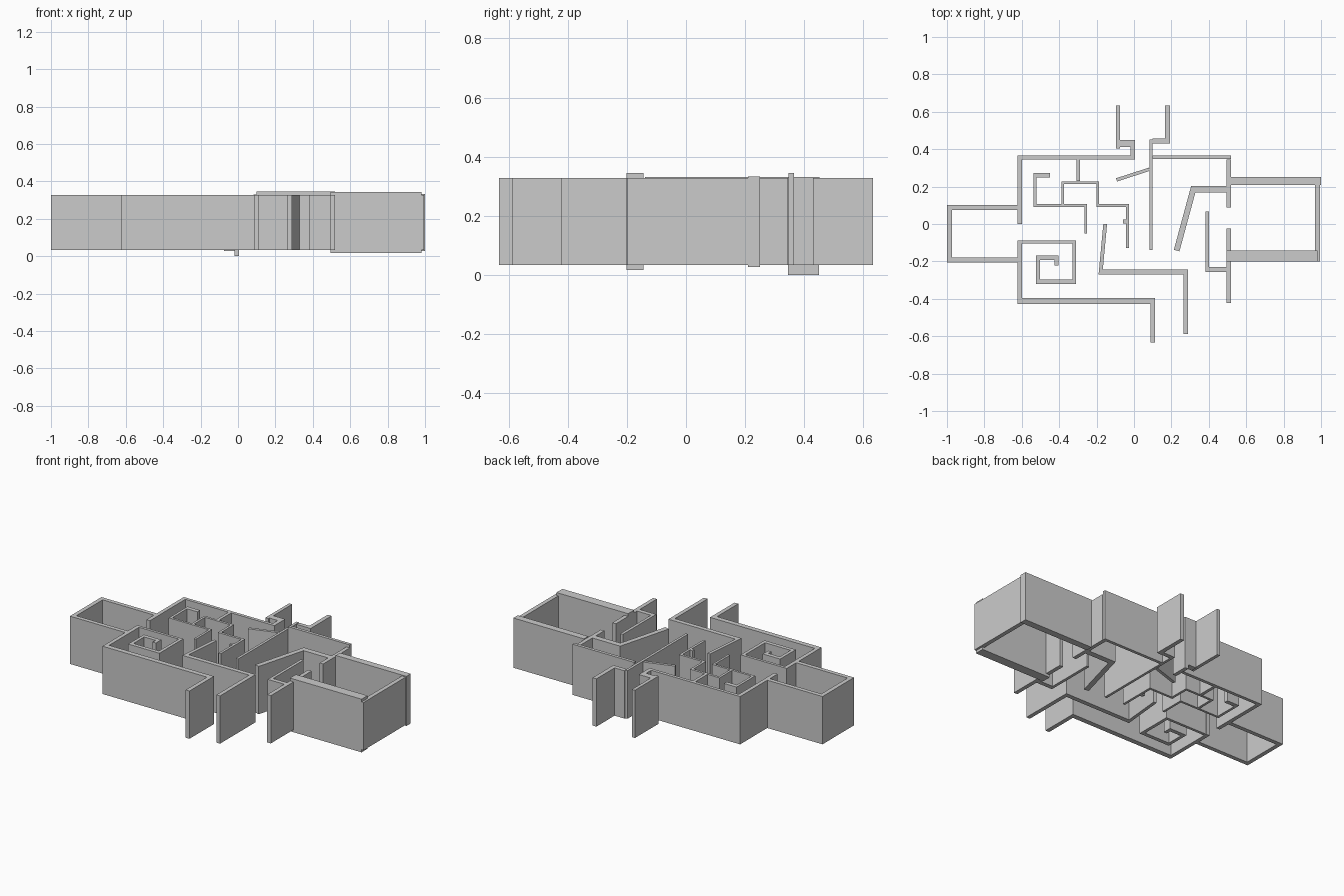
import bpy, bmesh
from mathutils import Vector, Matrix

Z0, Z1 = 0.033, 0.327


def wall(name, path, widths, z0=Z0, z1=Z1):
    """Mitred upright wall along a centre line, one width per segment."""
    pts = [Vector(p) for p in path]
    n = len(pts) - 1
    if not isinstance(widths, (list, tuple)):
        widths = [widths] * n
    normals = []
    for a, b in zip(pts, pts[1:]):
        d = (b - a).normalized()
        normals.append(Vector((-d.y, d.x)))
    offsets = []
    for i in range(n + 1):
        if i == 0 or i == n:
            k = min(i, n - 1)
            offsets.append(normals[k] * widths[k] / 2)
        else:
            m = Matrix((normals[i - 1], normals[i]))
            offsets.append(m.inverted() @ Vector((widths[i - 1] / 2, widths[i] / 2)))
    bm = bmesh.new()
    rings = []
    for p, o in zip(pts, offsets):
        l, r = p + o, p - o
        rings.append([bm.verts.new((q.x, q.y, z))
                      for q, z in ((l, z0), (r, z0), (r, z1), (l, z1))])
    for a, b in zip(rings, rings[1:]):
        for j in range(4):
            k = (j + 1) % 4
            bm.faces.new((a[j], a[k], b[k], b[j]))
    bm.faces.new(rings[0])
    bm.faces.new(rings[-1][::-1])
    bmesh.ops.recalc_face_normals(bm, faces=bm.faces)
    mesh = bpy.data.meshes.new(name)
    bm.to_mesh(mesh)
    bm.free()
    obj = bpy.data.objects.new(name, mesh)
    bpy.context.collection.objects.link(obj)
    return obj


# Outer shell, left side
wall("left_room", [(-0.624, 0.088), (-0.987, 0.088), (-0.987, -0.193), (-0.624, -0.193)], 0.026)
wall("back_left_shell", [(-0.612, 0), (-0.612, 0.355), (-0.018, 0.355)], [0.024, 0.02])
wall("front_left_shell", [(-0.612, -0.088), (-0.612, -0.411), (0.1, -0.411), (0.1, -0.633)],
     [0.024, 0.031, 0.026])

# Back entrance
wall("entry_left_jamb", [(-0.006, 0.345), (-0.006, 0.45)], 0.024, 0, Z1)
wall("entry_left_return", [(-0.018, 0.431), (-0.075, 0.431)], 0.038, 0.027, Z1)
wall("entry_left_wing", [(-0.085, 0.403), (-0.085, 0.633)], 0.021)
wall("entry_right_wing", [(0.098, 0.443), (0.18, 0.443), (0.18, 0.633)], 0.026)
wall("centre_wall", [(0.09, -0.138), (0.09, 0.452)], 0.016, 0.035, 0.331)

# Outer shell, right side
wall("back_right_wall", [(0.098, 0.356), (0.518, 0.356)], 0.019, Z0, 0.345)
wall("right_upper_wall", [(0.507, 0.087), (0.507, 0.346)], 0.024)
wall("right_lower_wall", [(0.507, -0.025), (0.507, -0.143)], 0.025)
wall("right_lower_end", [(0.507, -0.2), (0.507, -0.423)], 0.025)
wall("right_room_back", [(0.519, 0.23), (1.0, 0.23)], 0.042, 0.027, 0.333)
wall("right_room_front", [(0.494, -0.172), (0.982, -0.172)], 0.058, 0.017, 0.344)
wall("right_room_end", [(0.982, -0.2), (0.982, 0.209)], 0.026)

# Right inner partitions
wall("right_hook", [(0.391, 0.067), (0.391, -0.243), (0.495, -0.243)], [0.018, 0.027])
wall("right_slant", [(0.228, -0.142), (0.317, 0.186), (0.495, 0.186)], [0.031, 0.035])
wall("back_slant", [(-0.093, 0.236), (0.083, 0.293)], 0.018)

# Middle front corridor
wall("corridor", [(-0.154, 0), (-0.178, -0.256), (0.277, -0.256), (0.277, -0.588)],
     [0.02, 0.028, 0.025])

# Front spiral
wall("spiral", [(-0.6, -0.097), (-0.32, -0.097), (-0.32, -0.309), (-0.513, -0.309),
                (-0.513, -0.181), (-0.415, -0.181), (-0.415, -0.222)],
     [0.017, 0.02, 0.024, 0.02, 0.025, 0.022])

# Left inner partitions
wall("left_hook", [(-0.45, 0.261), (-0.528, 0.261), (-0.528, 0.099), (-0.257, 0.099), (-0.257, -0.052)],
     [0.026, 0.016, 0.014, 0.014])
wall("left_stem", [(-0.297, 0.229), (-0.297, 0.345)], 0.019)
wall("left_steps", [(-0.381, 0.106), (-0.381, 0.221), (-0.194, 0.221), (-0.194, 0.099),
                    (-0.034, 0.099), (-0.034, -0.129)], 0.015)
wall("stub", [(-0.042, 0.013), (-0.06, 0.013)], 0.02)
